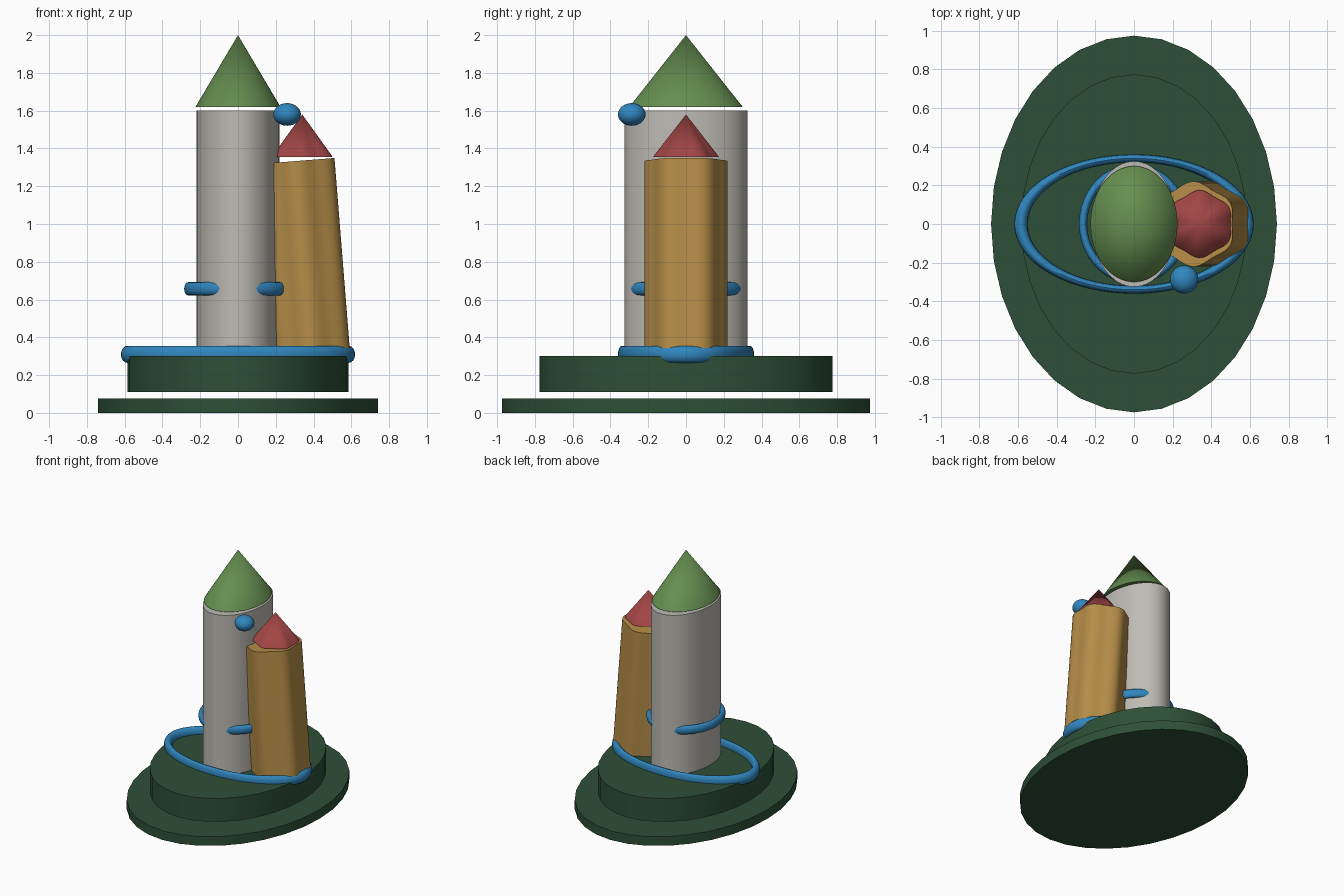
import bpy
import math

default = bpy.data.objects.get("Cube")
if default:
    bpy.data.objects.remove(default, do_unlink=True)


def material(name, rgb):
    mat = bpy.data.materials.new(name)
    mat.use_nodes = True
    mat.diffuse_color = (*rgb, 1)
    mat.node_tree.nodes["Principled BSDF"].inputs["Base Color"].default_value = (*rgb, 1)
    return mat


dark_green = material("dark green", (0.027, 0.08, 0.038))
stone = material("pale stone", (0.52, 0.50, 0.46))
leaf = material("leaf green", (0.13, 0.27, 0.08))
gold = material("golden brown", (0.47, 0.27, 0.065))
red = material("brick red", (0.36, 0.06, 0.06))
blue = material("blue", (0.03, 0.24, 0.52))


def finish(name, mat, angle=40):
    """Name, colour and shade the object just made."""
    obj = bpy.context.object
    obj.name = name
    obj.data.materials.append(mat)
    bpy.ops.object.transform_apply(location=False, rotation=False, scale=True)
    bpy.ops.object.shade_smooth_by_angle(angle=math.radians(angle))
    return obj


def column(name, mat, rx, ry, z0, z1, sides=64, top=1):
    """Elliptical cylinder, or a cone when top is 0."""
    bpy.ops.mesh.primitive_cone_add(vertices=sides, radius1=1, radius2=top, depth=z1 - z0,
                                    location=(0, 0, (z0 + z1) / 2))
    bpy.context.object.scale = (rx, ry, 1)
    return finish(name, mat)


def ring(name, mat, rx, ry, half_height, z, thickness):
    """Stretched torus whose outer rim measures rx by ry."""
    bpy.ops.mesh.primitive_torus_add(major_radius=1 - thickness, minor_radius=thickness,
                                     major_segments=64, minor_segments=16, location=(0, 0, z))
    bpy.context.object.scale = (rx, ry, half_height / thickness)
    return finish(name, mat)


def lobed(name, mat, radius, height, location, tilt=0, top=1):
    """Six-lobed prism, or a lobed cone when top is 0."""
    bpy.ops.mesh.primitive_cone_add(vertices=96, radius1=1, radius2=top, depth=height,
                                    location=location, rotation=(0, tilt, 0))
    for v in bpy.context.object.data.vertices:
        wave = math.cos(6 * (math.atan2(v.co.y, v.co.x) - math.pi / 2))
        r = radius * (0.955 + 0.045 * wave)
        v.co.x *= r
        v.co.y *= r
    return finish(name, mat)


# Two-step oval base
column("base_plate", dark_green, 0.74, 0.975, 0, 0.075, sides=32)
column("base_tier", dark_green, 0.585, 0.775, 0.11, 0.30, sides=32)

# Tall tower and roof
column("main_tower", stone, 0.22, 0.325, 0.30, 1.60)
column("main_roof", leaf, 0.225, 0.30, 1.62, 2.0, top=0)

# Leaning lobed side tower and roof
lobed("side_tower", gold, 0.22, 1.04, (0.35, 0, 0.815), tilt=-0.08)
lobed("side_roof", red, 0.175, 0.225, (0.34, 0, 1.4675), top=0)

# Rings and floating ball
ring("ground_ring", blue, 0.62, 0.36, 0.045, 0.31, 0.055)
ring("tower_ring", blue, 0.285, 0.31, 0.035, 0.657, 0.075)
bpy.ops.mesh.primitive_uv_sphere_add(segments=32, ring_count=16, radius=1,
                                     location=(0.26, -0.287, 1.58))
bpy.context.object.scale = (0.073, 0.073, 0.06)
finish("floating_ball", blue)
